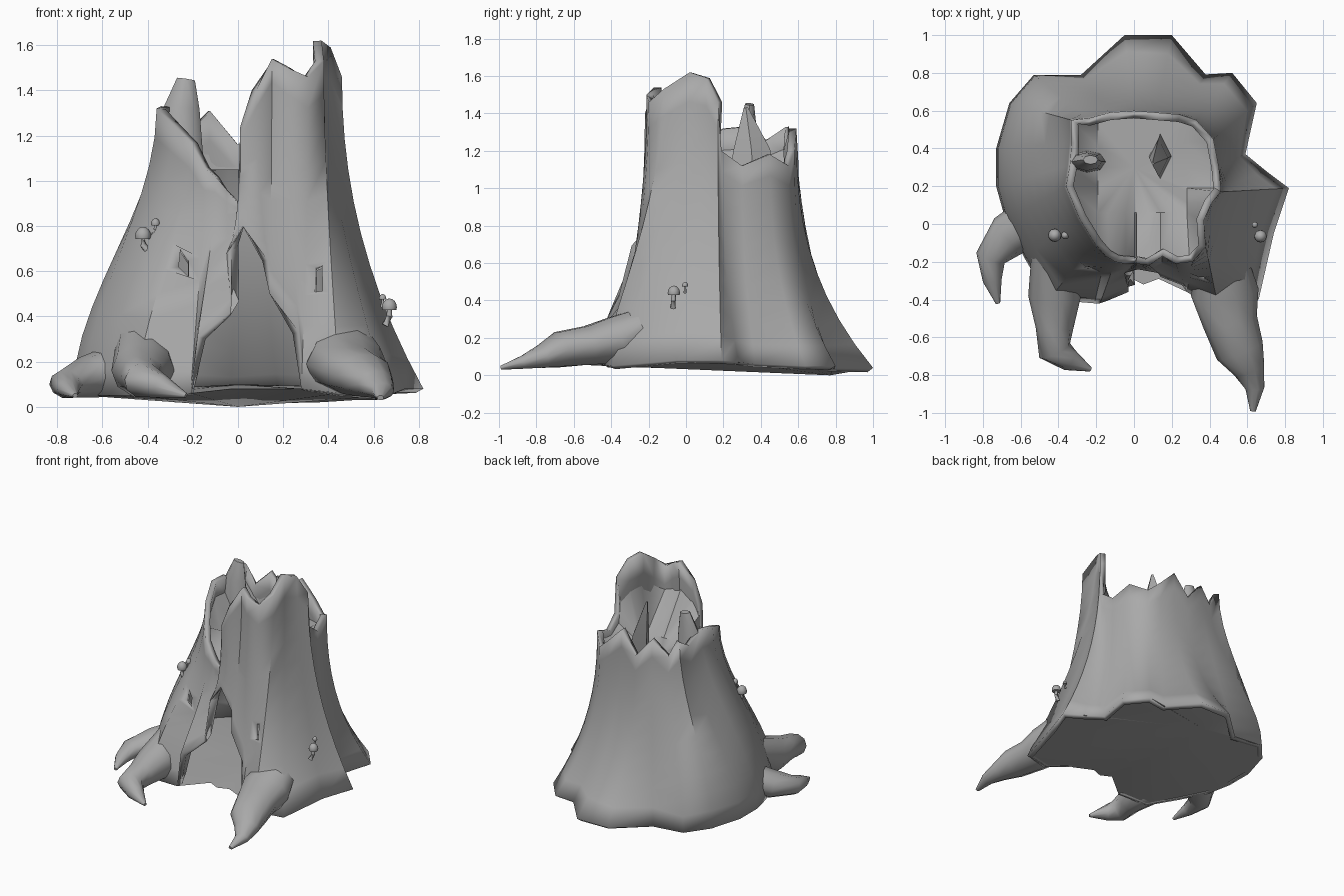
import bpy, bmesh, math
from mathutils import Vector

cube = bpy.data.objects.get("Cube")
if cube:
    bpy.data.objects.remove(cube, do_unlink=True)

grey = bpy.data.materials.new("bark_grey")
grey.use_nodes = True
grey.diffuse_color = (0.4, 0.4, 0.4, 1)
grey.node_tree.nodes["Principled BSDF"].inputs["Base Color"].default_value = (0.4, 0.4, 0.4, 1)


def make_object(name, bm, angle=50):
    mesh = bpy.data.meshes.new(name)
    bm.to_mesh(mesh)
    bm.free()
    obj = bpy.data.objects.new(name, mesh)
    bpy.context.collection.objects.link(obj)
    mesh.materials.append(grey)
    bpy.ops.object.select_all(action="DESELECT")
    obj.select_set(True)
    bpy.context.view_layer.objects.active = obj
    bpy.ops.object.shade_smooth_by_angle(angle=math.radians(angle))
    return obj


# Lower edge of the bark: round the doorway arch, then round the ground outline
foot = [(.02, -.24, .8), (.13, -.26, .65), (.14, -.28, .5), (.27, -.33, .33),
        (.28, -.36, .08), (.45, -.46, .06), (.66, -.4, .05), (.74, -.05, .08),
        (.82, .19, .08), (.7, .28, .07), (.59, .37, .06), (.65, .64, .05),
        (.52, .8, .05), (.38, .79, .04), (.2, 1, .04), (-.05, 1, .04),
        (-.28, .79, .03), (-.53, .79, .05), (-.66, .64, .06), (-.73, .4, .06),
        (-.73, .2, .06), (-.68, .02, .05), (-.58, -.18, .05), (-.45, -.4, .05),
        (-.21, -.42, .06), (-.18, -.42, .31), (-.03, -.36, .42), (-.05, -.26, .68)]
# Jagged broken rim
rim = [(.01, -.21, 1.24), (.08, -.22, 1.4), (.15, -.17, 1.54), (.22, -.21, 1.5),
       (.31, -.2, 1.46), (.38, -.12, 1.53), (.37, .02, 1.62), (.41, .11, 1.59),
       (.46, .17, 1.46), (.46, .19, 1.2), (.45, .3, 1.12), (.42, .45, 1.18),
       (.33, .55, 1.12), (.24, .58, 1.2), (.12, .59, 1.32), (0, .6, 1.16),
       (-.13, .59, 1.31), (-.24, .56, 1.2), (-.33, .55, 1.33), (-.33, .43, 1.26),
       (-.34, .31, 1.33), (-.36, .2, 1.32), (-.29, .03, 1.25), (-.21, -.1, 1.17),
       (-.15, -.17, 1.06), (-.1, -.2, 1.02), (-.05, -.21, .96), (0, -.21, .9)]
ROWS = 10


def bark_point(a, b, s):
    # The left and front bulge, the other sides flare out near the ground
    flare = 1 - (1 - s) ** (2 + .6 * min(1, max(0, a[1])))
    bulge = s * s * (3 - 2 * s)
    mix = min(1, max(0, -a[0] * 2, (-.3 - a[1]) * 2))
    h = flare + (bulge - flare) * mix
    return Vector((a[0] + (b[0] - a[0]) * h, a[1] + (b[1] - a[1]) * h, a[2] + (b[2] - a[2]) * s))


# Hollow bark wall
bm = bmesh.new()
columns = [[bm.verts.new(bark_point(a, b, r / ROWS)) for r in range(ROWS + 1)]
           for a, b in zip(foot, rim)]
for i, left in enumerate(columns):
    right = columns[(i + 1) % len(columns)]
    for r in range(ROWS):
        bm.faces.new((left[r], right[r], right[r + 1], left[r + 1]))
bm.normal_update()
# Narrow slits in the front bark
for x, z in ((-.22, .68), (.32, .6)):
    front = [f for f in bm.faces if f.normal.y < -.3]
    face = min(front, key=lambda f: (f.calc_center_median().xz - Vector((x, z))).length)
    bmesh.ops.inset_individual(bm, faces=[face], thickness=.02)
    middle = face.calc_center_median()
    for v in face.verts:
        pull = v.co.lerp(middle, .65)
        v.co.x, v.co.y = pull.x, pull.y
    bmesh.ops.delete(bm, geom=[face], context="FACES")
bark = make_object("stump_bark", bm)
shell = bark.modifiers.new("thickness", "SOLIDIFY")
shell.thickness = .04
shell.offset = -1

# Ground slab inside the hollow, recessed at the doorway, with a sagging underside
bm = bmesh.new()
outline = [p for p in foot if p[2] < .1] + [(-.03, -.28, .08), (.05, -.32, .08), (.13, -.29, .08)]
edge = [bm.verts.new(p) for p in outline]
top = bm.verts.new((0, .2, .1))
under = bm.verts.new((0, .77, 0))
for i, v in enumerate(edge):
    w = edge[(i + 1) % len(edge)]
    bm.faces.new((v, w, top))
    bm.faces.new((w, v, under))
make_object("stump_floor", bm)

# Heartwood funnel: thick inner walls slope down to a flat broken shelf
bm = bmesh.new()
axis = Vector((.04, .2, 0))
outer, inner = [], []
for a, b in zip(foot, rim):
    level = min(b[2] - .02, 1.05 + .6 * max(0, b[2] - 1.05))
    p = bark_point(a, b, (level - a[2]) / (b[2] - a[2]))
    p += (axis - Vector((p.x, p.y, 0))).normalized() * .03
    outer.append(bm.verts.new(p))
    inner.append(bm.verts.new((min(.28, max(-.19, p.x)), min(.56, max(.06, p.y)), 1.05)))
centre = bm.verts.new((0, .3, 1.05))
for i, v in enumerate(inner):
    n = (i + 1) % len(inner)
    bm.faces.new((outer[i], outer[n], inner[n], v))
    bm.faces.new((v, inner[n], centre))
bmesh.ops.remove_doubles(bm, verts=bm.verts, dist=.001)
make_object("heartwood", bm)


def tube(name, path, sides=10, squash=1):
    # Tapered tube through points given as x, y, z, radius
    bm = bmesh.new()
    pts = [Vector(p[:3]) for p in path]
    rings = []
    for i, p in enumerate(pts):
        along = (pts[min(i + 1, len(pts) - 1)] - pts[max(i - 1, 0)]).normalized()
        side = along.cross(Vector((0, 0, 1)))
        if side.length < .3:
            side = along.cross(Vector((0, 1, 0)))
        side.normalize()
        up = side.cross(along) * squash
        ring = []
        for k in range(sides):
            t = math.tau * k / sides
            ring.append(bm.verts.new(p + path[i][3] * (side * math.cos(t) + up * math.sin(t))))
        rings.append(ring)
    for a, b in zip(rings, rings[1:]):
        for k in range(sides):
            n = (k + 1) % sides
            bm.faces.new((a[k], a[n], b[n], b[k]))
    bm.faces.new(rings[0])
    bm.faces.new(rings[-1])
    bmesh.ops.recalc_face_normals(bm, faces=bm.faces)
    # Flatten whatever would sink below the ground
    for v in bm.verts:
        v.co.z = max(v.co.z, .03)
    return make_object(name, bm)


# Roots
tube("root_front_left", [(.47, -.15, .3, .12), (.48, -.36, .19, .18), (.51, -.52, .16, .145),
                         (.56, -.67, .14, .13), (.61, -.77, .1, .085), (.64, -.87, .07, .05),
                         (.63, -.99, .04, .015)], squash=.75)
tube("root_front_right", [(-.42, -.12, .28, .12), (-.42, -.38, .16, .14), (-.42, -.55, .14, .1),
                          (-.42, -.67, .12, .09), (-.34, -.72, .09, .06),
                          (-.23, -.77, .05, .012)], squash=.9)
tube("root_side_right", [(-.52, .03, .18, .13), (-.66, -.06, .13, .12), (-.76, -.18, .1, .08),
                         (-.75, -.3, .08, .05), (-.72, -.42, .05, .012)], squash=.8)

# Splinters standing inside the rim
tube("heartwood_splinter", [(.14, .36, 1.03, .06), (.13, .35, 1.2, .05), (.1, .32, 1.43, .006)],
     4, squash=2)
tube("rim_splinter", [(-.25, .33, 1.05, .1), (-.25, .33, 1.32, .08), (-.23, .34, 1.45, .04)],
     8, squash=.6)


def mushroom(name, base, cap, radius):
    mid = [(a + b) / 2 for a, b in zip(base, cap)]
    mid[0] = cap[0]
    thick = radius * .4
    tube(name + "_stem", [(*base, thick * 1.2), (*mid, thick), (*cap, thick * .8)], 8)
    # Domed cap with a flat underside
    bm = bmesh.new()
    bmesh.ops.create_uvsphere(bm, u_segments=12, v_segments=8, radius=radius)
    for v in bm.verts:
        v.co.z = max(v.co.z, -.3 * radius) * 1.2
        v.co += Vector(cap)
    make_object(name + "_cap", bm)


mushroom("large_mushroom_right", (-.39, -.07, .68), (-.42, -.06, .755), .035)
mushroom("small_mushroom_right", (-.375, -.06, .76), (-.365, -.06, .81), .02)
mushroom("large_mushroom_left", (.65, -.07, .36), (.67, -.065, .44), .033)
mushroom("small_mushroom_left", (.635, -.005, .44), (.64, -.005, .48), .016)
